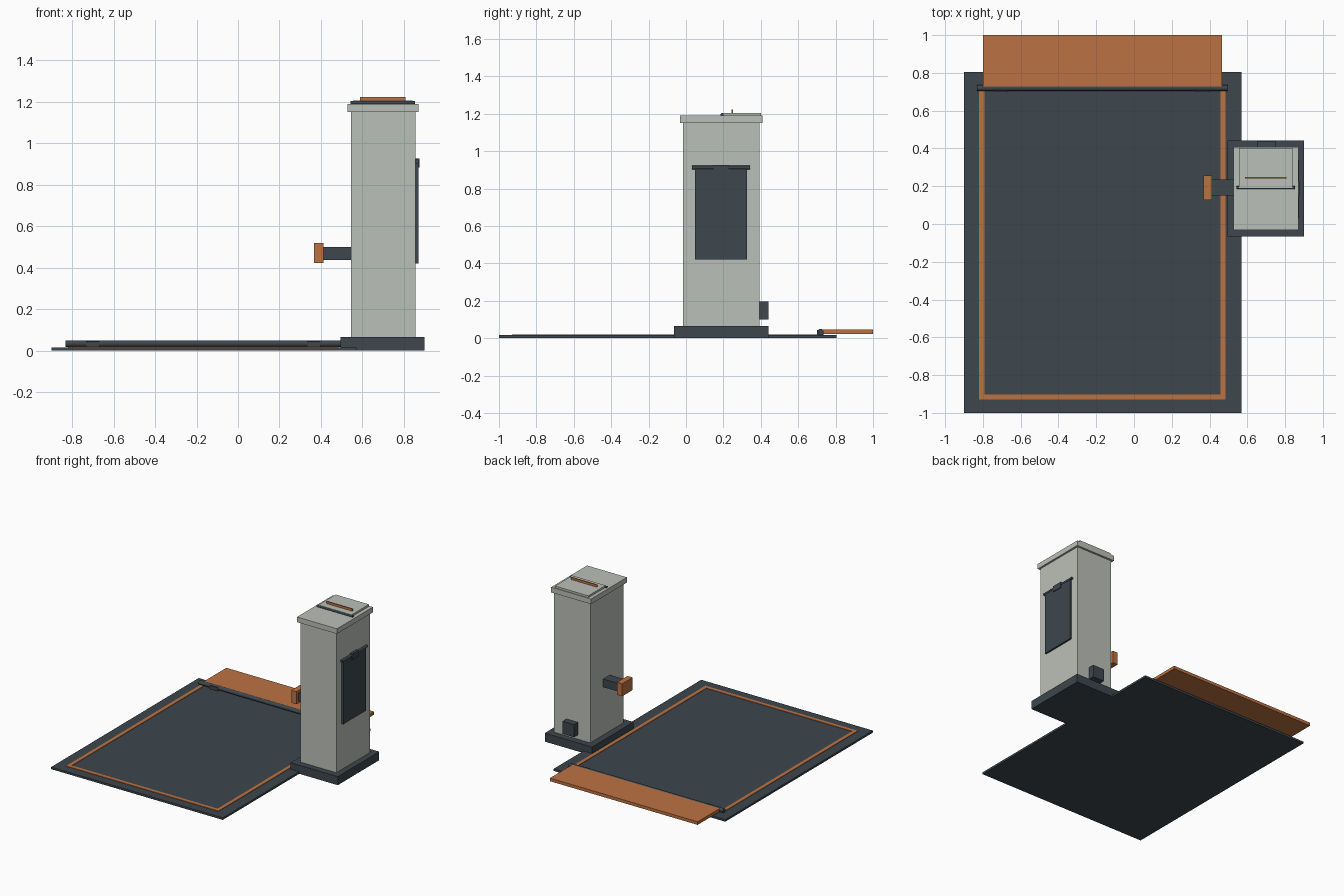
import bpy
import bmesh
from math import pi
from mathutils import Matrix, Vector

if "Cube" in bpy.data.objects:
    bpy.data.objects.remove(bpy.data.objects["Cube"])


def material(name, rgb):
    m = bpy.data.materials.new(name)
    m.diffuse_color = (*rgb, 1)
    m.use_nodes = True
    m.node_tree.nodes["Principled BSDF"].inputs["Base Color"].default_value = m.diffuse_color
    return m


DARK = material("dark_slate", (0.047, 0.063, 0.075))
ORANGE = material("orange", (0.50, 0.17, 0.055))
PALE = material("pale_grey", (0.50, 0.53, 0.48))


def finish(name, bm, mat):
    mesh = bpy.data.meshes.new(name)
    bm.to_mesh(mesh)
    bm.free()
    mesh.materials.append(mat)
    ob = bpy.data.objects.new(name, mesh)
    bpy.context.collection.objects.link(ob)
    return ob


def box(name, x, y, z, mat):
    """Box from (min, max) ranges on each axis."""
    lo, hi = Vector((x[0], y[0], z[0])), Vector((x[1], y[1], z[1]))
    bm = bmesh.new()
    bmesh.ops.create_cube(bm, size=1, matrix=Matrix.Translation((lo + hi) / 2)
                          @ Matrix.Diagonal((*(hi - lo), 1)))
    return finish(name, bm, mat)


def rod(name, centre, length, radius, axis, mat):
    """Hinge rod along the x or y axis."""
    turn = Matrix.Rotation(pi / 2, 4, 'Y' if axis == 'X' else 'X')
    bm = bmesh.new()
    bmesh.ops.create_cone(bm, cap_ends=True, segments=12, radius1=radius,
                          radius2=radius, depth=length,
                          matrix=Matrix.Translation(centre) @ turn)
    for f in bm.faces:
        f.smooth = len(f.verts) == 4
    for e in bm.edges:
        e.smooth = e.calc_face_angle(0) < 0.7
    return finish(name, bm, mat)


# Platform plate with inlaid border
box("platform_plate", (-0.90, 0.57), (-1.0, 0.805), (0, 0.016), DARK)
for side, x in (("left", -0.82), ("right", 0.457)):
    box("border_" + side, (x, x + 0.028), (-0.902, 0.71), (0.012, 0.020), ORANGE)
box("border_front", (-0.82, 0.485), (-0.93, -0.902), (0.012, 0.020), ORANGE)

# Rear ramp flap and its hinge
box("ramp_flap", (-0.80, 0.465), (0.72, 1.0), (0.023, 0.047), ORANGE)
rod("ramp_hinge_rod", (-0.168, 0.72, 0.034), 1.325, 0.016, 'X', DARK)
for i, x in enumerate((-0.70, 0.365)):
    box(f"ramp_hinge_bracket_{i}", (x - 0.033, x + 0.033), (0.70, 0.735),
        (0.012, 0.043), DARK)

# Column with foot and cap
box("column_foot", (0.495, 0.90), (-0.065, 0.442), (0, 0.066), DARK)
box("column", (0.545, 0.855), (-0.017, 0.392), (0.06, 1.155), PALE)
box("column_cap", (0.528, 0.870), (-0.032, 0.408), (1.15, 1.190), PALE)

# Top lid, hinge and raised orange strip
box("top_lid", (0.555, 0.84), (0.19, 0.402), (1.188, 1.205), PALE)
rod("top_lid_hinge", (0.697, 0.192, 1.195), 0.31, 0.008, 'X', DARK)
box("top_strip", (0.587, 0.808), (0.242, 0.250), (1.20, 1.223), ORANGE)

# Side service door with hinge
box("service_door", (0.85, 0.869), (0.047, 0.327), (0.42, 0.912), DARK)
rod("door_hinge_rod", (0.863, 0.187, 0.912), 0.31, 0.010, 'Y', DARK)
box("door_hinge_bracket", (0.85, 0.875), (0.147, 0.227), (0.882, 0.927), DARK)

# Side arm with pad
box("arm", (0.40, 0.55), (0.152, 0.235), (0.438, 0.50), DARK)
box("arm_pad", (0.367, 0.412), (0.128, 0.256), (0.422, 0.519), ORANGE)

# Rear connector box
box("rear_connector", (0.65, 0.748), (0.385, 0.440), (0.10, 0.197), DARK)
